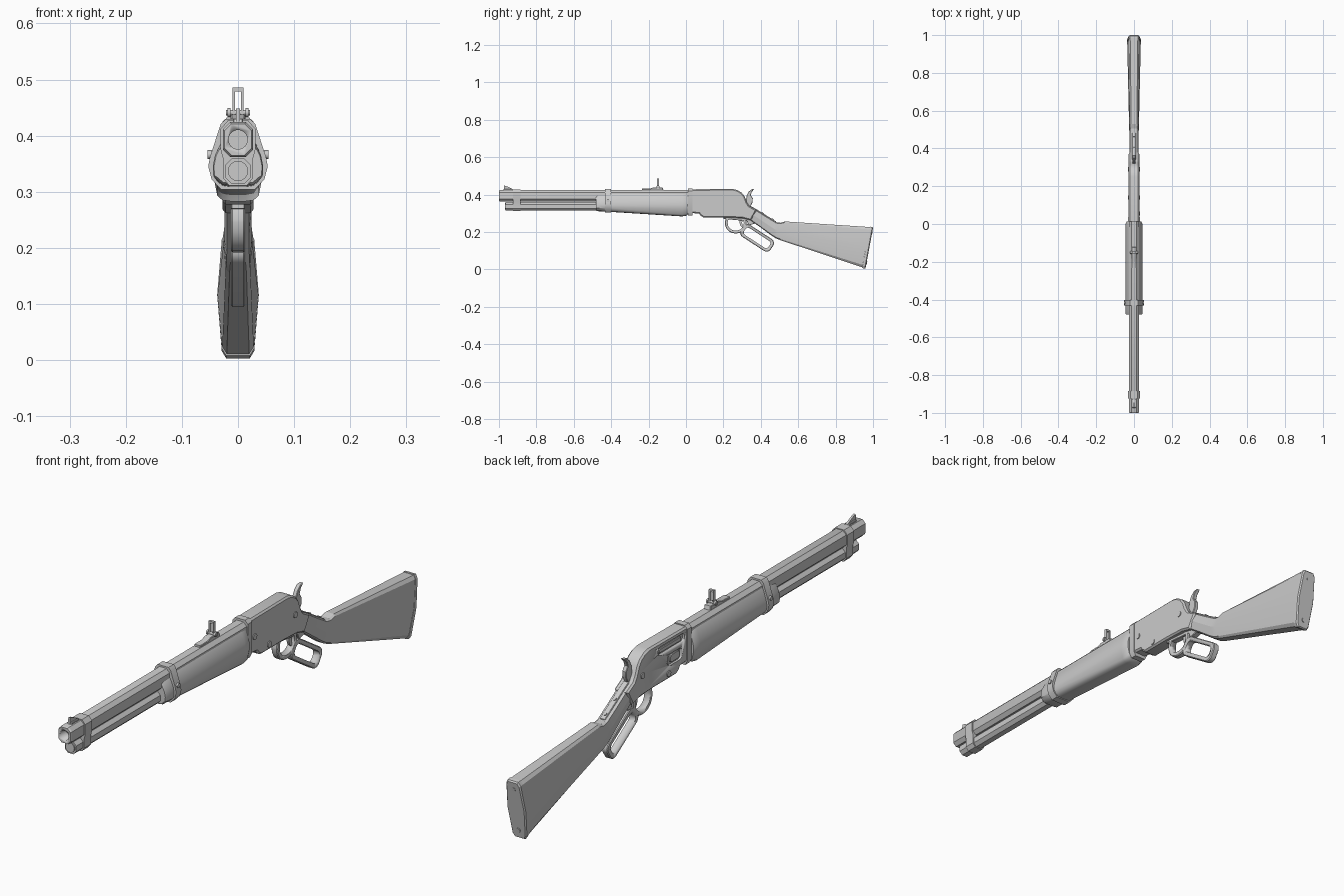
import bpy, bmesh, math
from mathutils import Vector

if "Cube" in bpy.data.objects:
    bpy.data.objects.remove(bpy.data.objects["Cube"])


def finish(name, bm, angle=30):
    bmesh.ops.recalc_face_normals(bm, faces=bm.faces[:])
    me = bpy.data.meshes.new(name)
    bm.to_mesh(me)
    bm.free()
    me.shade_smooth()
    me.set_sharp_from_angle(angle=math.radians(angle))
    ob = bpy.data.objects.new(name, me)
    bpy.context.collection.objects.link(ob)
    return ob


def prism(name, pts, x0, x1, bevel=0):
    """Side profile of (y, z) points extruded along x, with chamfered cap edges."""
    bm = bmesh.new()
    f = bm.faces.new([bm.verts.new((x0, y, z)) for y, z in pts])
    ext = bmesh.ops.extrude_face_region(bm, geom=[f], use_keep_orig=True)
    bmesh.ops.translate(bm, vec=(x1 - x0, 0, 0),
                        verts=[v for v in ext["geom"] if isinstance(v, bmesh.types.BMVert)])
    bmesh.ops.recalc_face_normals(bm, faces=bm.faces[:])
    if bevel:
        edges = [e for e in bm.edges if abs(e.verts[0].co.x - e.verts[1].co.x) < 1e-6]
        bmesh.ops.bevel(bm, geom=edges, offset=bevel, segments=1, affect='EDGES')
    return finish(name, bm)


def loft(name, rings, angle=30):
    """Skin a row of rings with equal point counts and cap both ends."""
    bm = bmesh.new()
    rows = [[bm.verts.new(p) for p in r] for r in rings]
    n = len(rows[0])
    for a, b in zip(rows, rows[1:]):
        for i in range(n):
            bm.faces.new((a[i], a[(i + 1) % n], b[(i + 1) % n], b[i]))
    bm.faces.new(rows[0])
    bm.faces.new(rows[-1])
    return finish(name, bm, angle)


def ring(y, half):
    """Mirror a right-hand (x, z) half profile into a full ring at y."""
    return [(x, y, z) for x, z in half] + [(-x, y, z) for x, z in reversed(half)]


def cylinder(name, a, b, r, seg=16):
    a, b = Vector(a), Vector(b)
    bm = bmesh.new()
    bmesh.ops.create_cone(bm, cap_ends=True, segments=seg, radius1=r, radius2=r, depth=(b - a).length)
    ob = finish(name, bm, 40)
    ob.location = (a + b) / 2
    ob.rotation_euler = (b - a).to_track_quat('Z', 'Y').to_euler()
    return ob


def rounded_rect(cy, cz, length, width, r, tilt=0):
    pts = []
    for k, (sy, sz) in enumerate([(1, 1), (-1, 1), (-1, -1), (1, -1)]):
        for i in range(6):
            a = math.radians(90 * k + 18 * i)
            u = sy * (length / 2 - r) + r * math.cos(a)
            v = sz * (width / 2 - r) + r * math.sin(a)
            c, s = math.cos(tilt), math.sin(tilt)
            pts.append((cy + u * c - v * s, cz + u * s + v * c))
    return pts


def cut(ob, cutter):
    bpy.context.view_layer.update()
    m = ob.modifiers.new("cut", 'BOOLEAN')
    m.object, m.solver = cutter, 'EXACT'
    bpy.context.view_layer.objects.active = ob
    bpy.ops.object.modifier_apply(modifier=m.name)
    bpy.data.objects.remove(cutter)


def octagon(w, z0, z1, c):
    return [(w - c, z1), (w, z1 - c), (w, z0 + c), (w - c, z0)]


# Barrel with bore, magazine tube below
barrel_half = octagon(.027, .362, .424, .013)
barrel = loft("barrel", [ring(-1, octagon(.024, .365, .421, .012)), ring(-.994, barrel_half), ring(.04, barrel_half)])
cut(barrel, cylinder("bore_cutter", (0, -1.05, .393), (0, -.94, .393), .017, 24))
tube_half = octagon(.023, .314, .359, .012)
loft("magazine_tube", [ring(-.965, tube_half), ring(-.4, tube_half)])
cylinder("magazine_cap", (0, -.969, .337), (0, -.9, .337), .018)

# Barrel bands
front_half = [(.018, .427), (.031, .412), (.031, .375), (.027, .36), (.027, .325), (.016, .311)]
loft("front_band", [ring(-.925, front_half), ring(-.885, front_half)])
band_half = [(.022, .43), (.031, .42), (.050, .362), (.053, .345), (.047, .322), (.03, .304)]
loft("rear_band", [ring(-.432, band_half), ring(-.402, band_half)])
cylinder("band_screw", (-.054, -.417, .366), (.054, -.417, .366), .008)


# Wooden forend, deepening toward the receiver
def forend_half(top, low, k=1):
    h = [(.020, top), (.030, top - .012), (.041, .365), (.045, .345), (.044, .328),
         (.037, low + .010), (.028, low + .002), (.014, low)]
    return [(x * k, .35 + (z - .35) * k) for x, z in h]


loft("forend", [ring(-.48, forend_half(.398, .313, .95)), ring(-.474, forend_half(.400, .311)),
                ring(-.43, forend_half(.402, .309)), ring(-.40, forend_half(.412, .307)),
                ring(-.02, forend_half(.412, .283)), ring(.002, forend_half(.412, .285, .97)),
                ring(.012, forend_half(.412, .288, .88))], 35)

# Receiver with front collar, ejection port and loading gate
receiver = prism("receiver", [(.02, .428), (.25, .43), (.275, .424), (.298, .41), (.314, .39), (.325, .36),
                              (.337, .34), (.378, .317), (.347, .262), (.30, .274), (.225, .277),
                              (.095, .277), (.08, .285), (.07, .298), (.02, .302)], -.028, .028, .006)
for name, args in [("port_cutter", (.125, .398, .15, .030, .010)), ("gate_cutter", (.105, .345, .08, .042, .012))]:
    cut(receiver, prism(name, rounded_rect(*args), -.06, -.020))
prism("loading_gate", rounded_rect(.10, .345, .055, .030, .010), -.026, -.015, .002)
prism("breech_bolt", rounded_rect(.125, .395, .13, .016, .006), -.024, -.015, .002)
collar_half = [(.020, .432), (.031, .420), (.031, .305), (.022, .288)]
loft("receiver_collar", [ring(.012, collar_half), ring(.036, collar_half)])
for i, (y, z, x0) in enumerate([(.056, .358, 0), (.14, .298, -.031), (.29, .348, -.031)]):
    cylinder(f"receiver_screw_{i}", (x0, y, z), (.031, y, z), .011)

# Hammer and trigger
prism("hammer", [(.315, .337), (.345, .338), (.356, .358), (.357, .38), (.346, .397), (.352, .415),
                 (.366, .430), (.350, .428), (.334, .414), (.325, .396)], -.008, .008, .002)
prism("trigger", [(.285, .275), (.305, .275), (.300, .250), (.303, .235), (.312, .222), (.302, .222),
                  (.290, .235), (.286, .25)], -.005, .005)


# Lever: trigger guard bow and hand loop
def frame(name, outer, inner, hw):
    ob = prism(name, outer, -hw, hw, .003)
    cut(ob, prism(name + "_cutter", inner, -.1, .1))
    return ob


tilt = math.radians(-33)
frame("lever_loop", rounded_rect(.380, .168, .190, .076, .026, tilt),
      rounded_rect(.380, .168, .156, .044, .016, tilt), .0125)
frame("trigger_guard", rounded_rect(.266, .248, .116, .112, .054),
      rounded_rect(.266, .248, .086, .080, .038), .0125)
prism("lever_tang", [(.20, .281), (.345, .27), (.37, .245), (.335, .235), (.325, .258), (.20, .27)], -.0125, .0125, .002)


# Stock: slanted sections between a top and a bottom point
def stock_ring(top, low, mid, edge, tip):
    half = []
    for t, x in [(0, tip), (.06, edge), (.5, mid), (.94, edge), (1, tip)]:
        half.append((x, top[0] + (low[0] - top[0]) * t, top[1] + (low[1] - top[1]) * t))
    return half + [(-x, y, z) for x, y, z in reversed(half)]


loft("stock", [stock_ring((.374, .319), (.345, .262), .025, .020, .013),
               stock_ring((.430, .284), (.400, .223), .024, .020, .013),
               stock_ring((.485, .251), (.450, .186), .025, .020, .013),
               stock_ring((.505, .249), (.478, .167), .025, .021, .014),
               stock_ring((.530, .256), (.505, .156), .026, .022, .015),
               stock_ring((.984, .226), (.942, .011), .036, .028, .020)], 12)
loft("butt_plate", [stock_ring((.984, .228), (.942, .008), .037, .029, .021),
                    stock_ring((.996, .226), (.955, .003), .037, .029, .021),
                    stock_ring((1.0, .221), (.960, .006), .033, .025, .018)], 12)
for name, y, z in [("butt_screw_top", .991, .195), ("butt_screw_bottom", .963, .035)]:
    cylinder(name, (0, y - .01, z + .002), (0, y + .005, z - .001), .008)

# Upper tang along the wrist with two screws
prism("upper_tang", [(.34, .342), (.374, .323), (.482, .256), (.482, .245), (.35, .315)], -.011, .011, .002)
for i, (y, z) in enumerate([(.41, .300), (.465, .266)]):
    cylinder(f"tang_screw_{i}", (0, y - .01, z - .016), (0, y + .002, z + .003), .006)

# Sights
prism("front_sight_base", [(-.975, .42), (-.97, .430), (-.93, .430), (-.925, .42)], -.009, .009, .002)
prism("front_sight", [(-.975, .425), (-.972, .448), (-.962, .446), (-.945, .438), (-.925, .428)], -.004, .004)
prism("rear_sight_base", [(-.235, .42), (-.235, .431), (-.19, .432), (-.175, .438), (-.125, .438), (-.12, .42)],
      -.013, .013, .002)
cylinder("sight_pin", (-.021, -.150, .441), (.021, -.150, .441), .005, 12)
for s in (-1, 1):
    cylinder("sight_knob", (s * .013, -.150, .441), (s * .019, -.150, .441), .008, 12)
    prism("sight_post", [(-.155, .435), (-.145, .435), (-.145, .486), (-.155, .486)],
          *sorted((s * .005, s * .010)), 0)
prism("sight_bar", [(-.155, .479), (-.145, .479), (-.145, .486), (-.155, .486)], -.006, .006)
